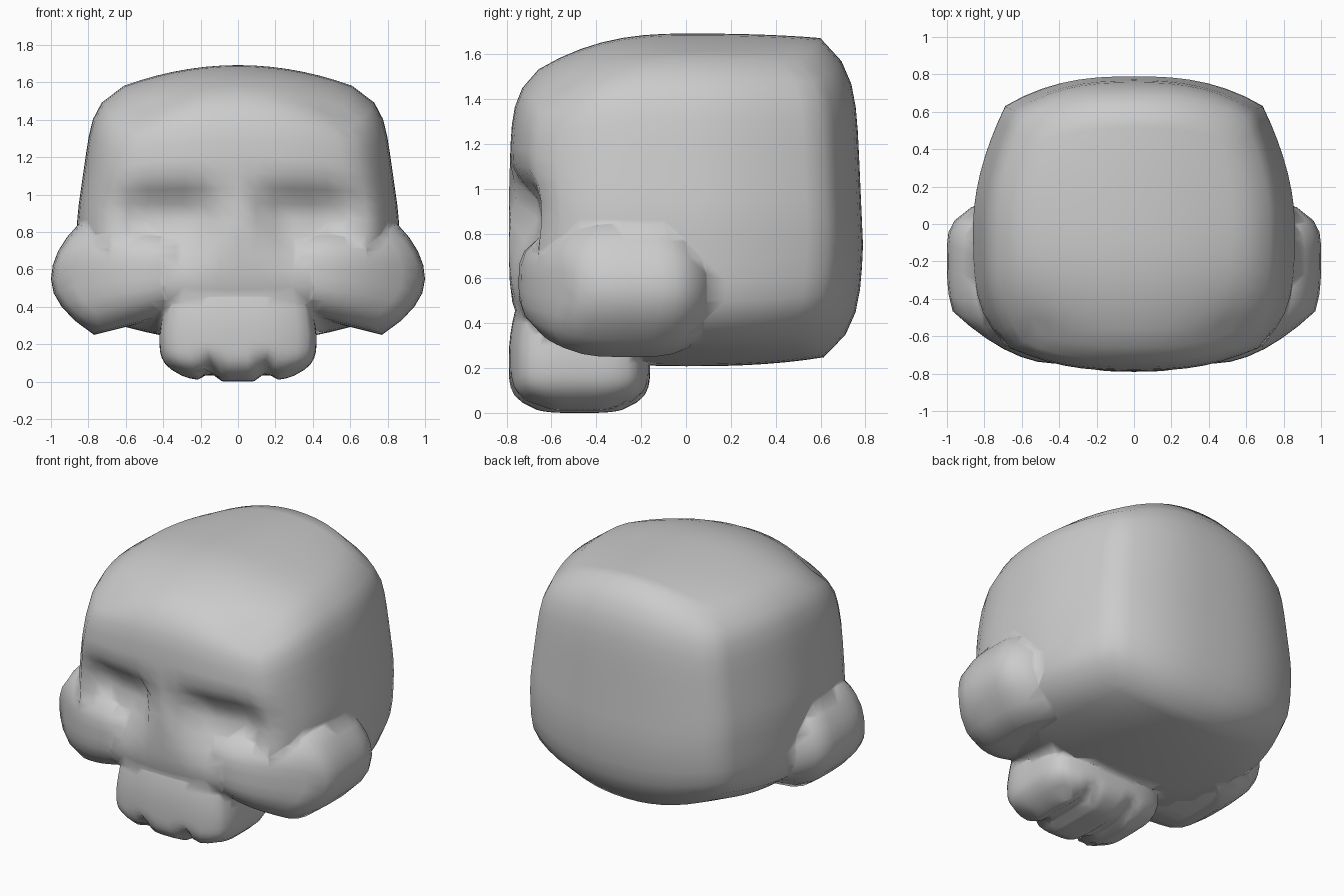
import bpy, bmesh, math

if "Cube" in bpy.data.objects:
    bpy.data.objects.remove(bpy.data.objects["Cube"])


def rounded_block(name, n, shape):
    """Gridded cube whose (u, v, w) coordinates in -1..1 are shaped by a function."""
    bm = bmesh.new()
    bmesh.ops.create_cube(bm, size=2)
    bmesh.ops.subdivide_edges(bm, edges=bm.edges[:], cuts=n - 1, use_grid_fill=True)
    for vert in bm.verts:
        vert.co = shape(*vert.co)
    bmesh.ops.recalc_face_normals(bm, faces=bm.faces[:])
    mesh = bpy.data.meshes.new(name)
    bm.to_mesh(mesh)
    bm.free()
    mesh.polygons.foreach_set("use_smooth", [True] * len(mesh.polygons))
    obj = bpy.data.objects.new(name, mesh)
    bpy.context.collection.objects.link(obj)
    return obj


def step(a, b, t):
    t = min(max((t - a) / (b - a), 0), 1)
    return t * t * (3 - 2 * t)


def bevel(amount, a, b):
    return 1 - amount * (a + b - 0.35 * a * b)


# Braincase: rounded box, tapered upwards, with eye sockets pressed into the front
def cranium_shape(u, v, w):
    width = 0.86 - 0.09 * max(0, w + 0.1)
    x = u * width * bevel(0.2, abs(v) ** (1.8 if v > 0 else 3.5), w ** 8)
    y = 0.79 * v * bevel(0.2 if v > 0 else 0.15, abs(u) ** 2.6, w ** 6)
    if v > 0:
        y *= 1 - 0.04 * abs(w + 0.3)
    else:
        y *= 1 - 0.02 * max(0, w)
    edge = 0.02 if v > 0 else 0.16
    if w < 0:
        edge = 0.04 if v > 0 else 0.1
    z = 0.95 + w * (0.742 - 0.11 * abs(u) ** 2 - edge * abs(v) ** 2.5)
    if v < -0.6:
        inner = 0.02 + 0.3 * max(0, 1.05 - z)
        socket = step(inner, inner + 0.15, abs(x)) * (1 - 0.8 * step(0.5, 0.68, abs(x)))
        socket *= (1 - step(0.88, 1.12, z)) * step(0.5, 0.95, z)
        y += 0.15 * socket * step(0.6, 1, -v)
    return x, y, z


# Cheekbone: lobe that starts flush with the face and sweeps back outwards
def cheek_shape(u, v, w):
    s, t = (u + 1) / 2, (v + 1) / 2
    outer = 1 - (0.15 if w > 0 else 0.23) * w * w - (0.13 if v > 0 else 0.03) * v ** 4
    x = 0.25 + (outer - 0.25) * s
    front = -0.78 + 0.7 * max(0, x - 0.3) ** 2 + 0.07 * (1 - s) ** 4
    front += (0.25 - 0.14 * s) * w ** 3 if w > 0 else 0.1 * w ** 4
    back = 0.12 - 0.08 * w ** 4 - 0.03 * u ** 4
    y = front + (back - front) * t
    bottom = 0.25 + 0.13 * (1 - s) + 0.04 * v ** 4
    top = 0.865 - 0.02 * u ** 4 - 0.03 * v ** 4
    return x, y, bottom + (top - bottom) * (w + 1) / 2


# Upper jaw: rounded block with grooves separating three teeth
def jaw_shape(u, v, w):
    low = min(w, 0)
    x = 0.42 * u * bevel(0.28, 0.4 * v ** 4, low ** 4) * (1 - 0.1 * max(w, 0))
    y = -0.475 + 0.315 * v * bevel(0.4, 0.5 * abs(u) ** 3, abs(low) ** 5)
    z = 0.25 + w * (0.35 if w > 0 else 0.25 * bevel(0.13, u ** 4, 0.4 * v ** 4))
    groove = math.exp(-((abs(x) - 0.15) / 0.035) ** 2) * (1 - step(-0.9, -0.2, w))
    z += 0.045 * groove
    if v < 0:
        y -= 0.05 * groove * v
        y += 0.08 * max(w, 0) ** 2
    return x, y, z


skull = rounded_block("skull", 14, cranium_shape)
teeth = rounded_block("teeth", 14, jaw_shape)
cheeks = rounded_block("cheekbones", 8, cheek_shape)
mirror = cheeks.modifiers.new("Mirror", 'MIRROR')
mirror.use_axis[0] = True
mirror.use_mirror_merge = False

# Fuse the parts into one continuous surface
for part in (cheeks, teeth):
    fuse = skull.modifiers.new("Fuse " + part.name, 'BOOLEAN')
    fuse.operation, fuse.solver, fuse.object = 'UNION', 'EXACT', part
    part.hide_render = True
    part.hide_viewport = True
